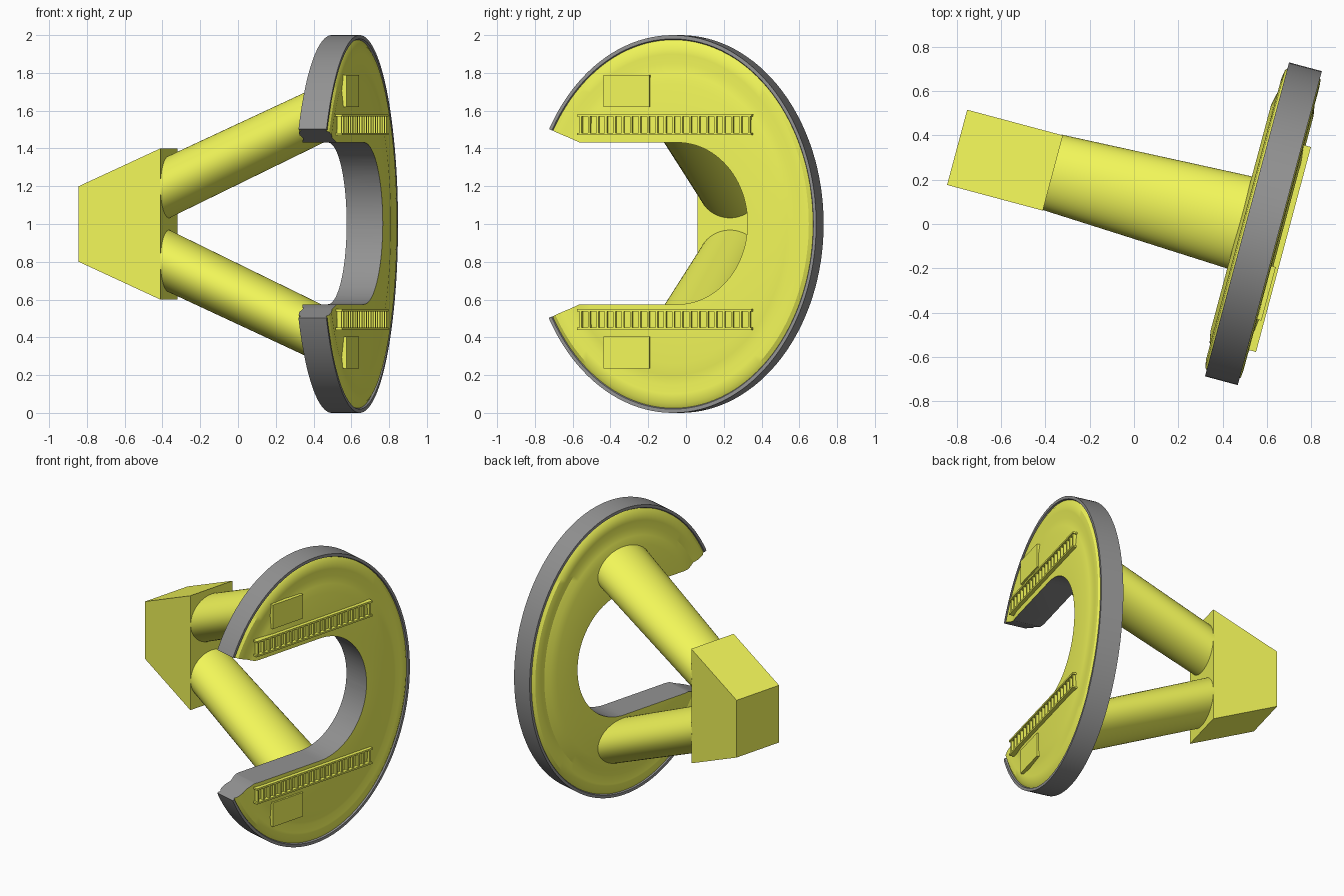
import bpy, bmesh, math
from mathutils import Vector

if "Cube" in bpy.data.objects:
    bpy.data.objects.remove(bpy.data.objects["Cube"])

# Local frame: n = ring axis, u = across the ring, z up; turned -15 degrees about z
A = math.radians(-15)
CA, SA = math.cos(A), math.sin(A)
CU = 0.10          # ring centre across u
RU = 0.785         # ring half width (half height is 1)


def P(n, u, z):
    return Vector((n * CA - u * SA, n * SA + u * CA, z))


def material(name, col):
    m = bpy.data.materials.new(name)
    m.diffuse_color = (*col, 1)
    m.use_nodes = True
    m.node_tree.nodes["Principled BSDF"].inputs["Base Color"].default_value = m.diffuse_color
    return m


yellow = material("yellow_paint", (0.88, 0.92, 0.10))
grey = material("grey_metal", (0.29, 0.29, 0.29))


def finish(name, bm, index=None):
    bmesh.ops.recalc_face_normals(bm, faces=bm.faces)
    if index is not None:
        for f in bm.faces:
            f.material_index = index
    me = bpy.data.meshes.new(name)
    bm.to_mesh(me)
    bm.free()
    me.materials.append(yellow)
    me.materials.append(grey)
    ob = bpy.data.objects.new(name, me)
    bpy.context.collection.objects.link(ob)
    return ob


def smooth(ob, deg=30):
    bpy.ops.object.select_all(action='DESELECT')
    ob.select_set(True)
    bpy.context.view_layer.objects.active = ob
    bpy.ops.object.shade_smooth_by_angle(angle=math.radians(deg))


def loft(bm, rings, grey_bands=()):
    vs = [[bm.verts.new(p) for p in r] for r in rings]
    k = len(vs[0])
    for i in range(len(vs) - 1):
        for j in range(k):
            f = bm.faces.new((vs[i][j], vs[i][(j + 1) % k],
                              vs[i + 1][(j + 1) % k], vs[i + 1][j]))
            f.material_index = 1 if i in grey_bands else 0
    bm.faces.new(vs[0][::-1])
    bm.faces.new(vs[-1])


def ellipse(n, uc, zc, ru, rz, k):
    return [P(n, uc + ru * math.cos(2 * math.pi * i / k),
              zc + rz * math.sin(2 * math.pi * i / k)) for i in range(k)]


def add_box(bm, n0, n1, u0, u1, z0, z1):
    loft(bm, [[P(n, u0, z0), P(n, u1, z0), P(n, u1, z1), P(n, u0, z1)]
              for n in (n0, n1)])


# Oval ring body: dished faces with a groove and a raised grey rim (radius, n)
profile = [(.30, .656), (.74, .656), (.80, .648), (.85, .641), (.90, .648),
           (.95, .645), (.975, .630), (.98, .640), (1, .640),
           (1, .487), (.98, .487), (.975, .495), (.95, .478), (.90, .472),
           (.85, .482), (.80, .468), (.74, .458), (.30, .458)]
bm = bmesh.new()
loft(bm, [ellipse(n, CU, 1, RU * r, r, 128) for r, n in profile],
     grey_bands=(6, 7, 8, 9, 10))
ring = finish("ring_body", bm)

# Open slot cut: flared mouth, straight jaws, rounded end
slot = [(-1, -.675), (-.408, -.428)]
for i in range(49):
    t = -math.pi / 2 + math.pi * i / 48
    slot.append((.13 + .383 * math.cos(t), .428 * math.sin(t)))
slot += [(-.408, .428), (-1, .675)]
bm = bmesh.new()
loft(bm, [[P(n, u, 1.003 + z) for u, z in slot] for n in (.3, .8)])
cutter = finish("slot_cutter", bm, 1)
cutter.hide_render = True
mod = ring.modifiers.new("slot", 'BOOLEAN')
mod.operation = 'DIFFERENCE'
mod.solver = 'EXACT'
mod.object = cutter
bpy.context.view_layer.objects.active = ring
bpy.ops.object.modifier_apply(modifier=mod.name)
bpy.data.objects.remove(cutter)
smooth(ring)

# Tapered mounting block
bm = bmesh.new()
loft(bm, [[P(n, -.048, 1 - h), P(n, .303, 1 - h), P(n, .303, 1 + h), P(n, -.048, 1 + h)]
          for n, h in ((-.86, .2), (-.413, .4))])
finish("mount_block", bm)

# Mirrored parts: support arms, ladders and hatch plates
for side, s in (("upper", 1), ("lower", -1)):
    bm = bmesh.new()
    loft(bm, [ellipse(n, .13, 1 + s * z, ru, rz, 64) for n, z, ru, rz in
              ((-.42, .193, .175, .164), (.48, .608, .216, .153))])
    smooth(finish(side + "_arm", bm))

    bm = bmesh.new()
    zc = 1.01 + s * .515
    for d in (-.049, .049):
        add_box(bm, .645, .681, -.415, .542, zc + d - .006, zc + d + .006)
    for i in range(21):
        u = -.397 + .923 * i / 20
        add_box(bm, .650, .675, u - .006, u + .006, zc - .05, zc + .05)
    finish(side + "_ladder", bm)

    bm = bmesh.new()
    zc = 1.012 + s * .692
    add_box(bm, .635, .668, -.272, -.022, zc - .084, zc + .084)
    finish(side + "_hatch_plate", bm)
